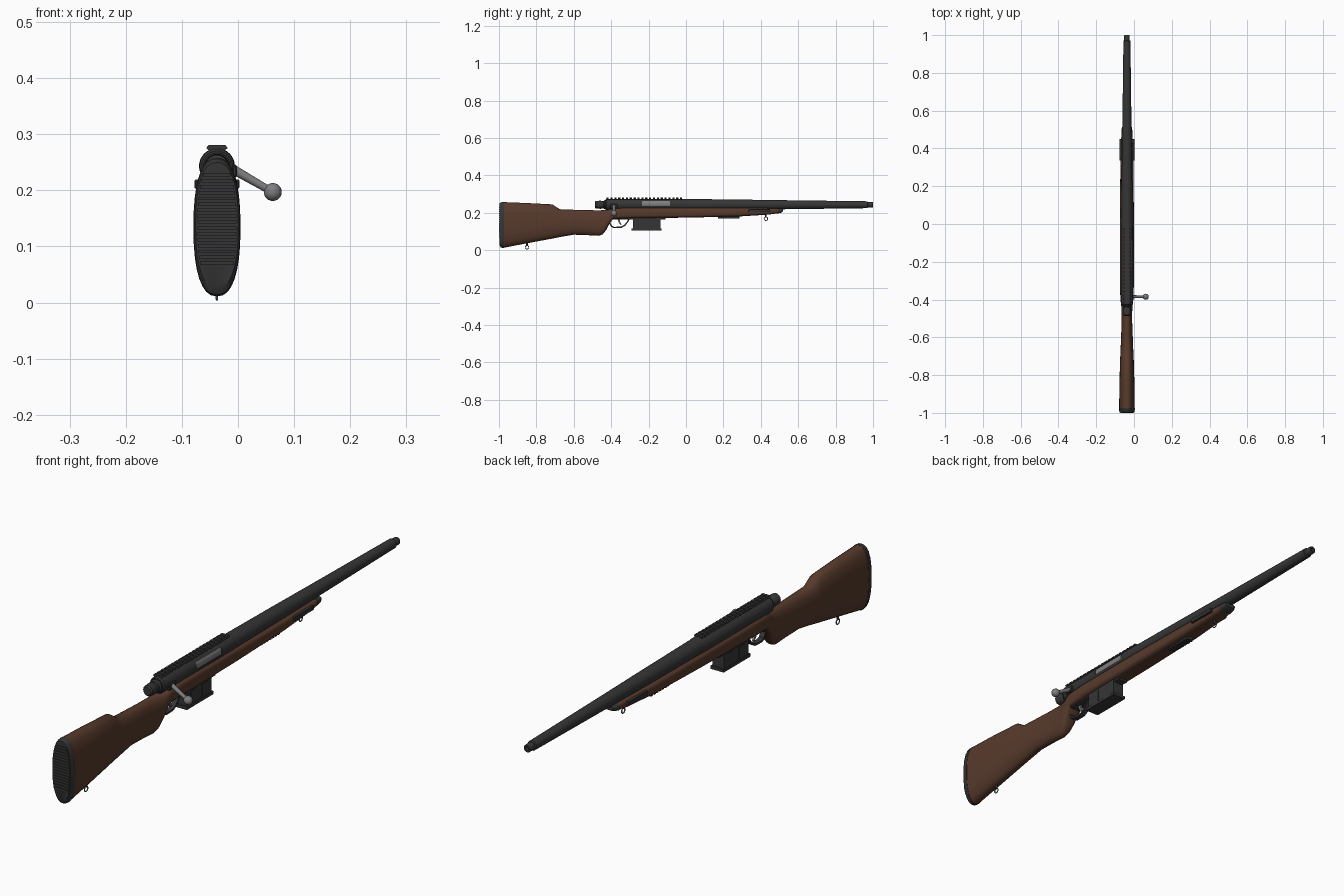
import bpy, bmesh, math
from mathutils import Vector

if "Cube" in bpy.data.objects:
    bpy.data.objects.remove(bpy.data.objects["Cube"])

CX = -0.0375   # centre line of the rifle
BZ = 0.243     # bore height


def material(name, rgb):
    m = bpy.data.materials.new(name)
    m.diffuse_color = (*rgb, 1)
    m.use_nodes = True
    m.node_tree.nodes["Principled BSDF"].inputs["Base Color"].default_value = m.diffuse_color
    return m


BLACK = material("black_metal", (0.036, 0.036, 0.037))
WOOD = material("brown_wood", (0.095, 0.042, 0.025))
STEEL = material("grey_steel", (0.21, 0.21, 0.21))


def finish(name, bm, mat, angle=35):
    bmesh.ops.recalc_face_normals(bm, faces=bm.faces)
    mesh = bpy.data.meshes.new(name)
    bm.to_mesh(mesh)
    bm.free()
    ob = bpy.data.objects.new(name, mesh)
    bpy.context.collection.objects.link(ob)
    mesh.materials.append(mat)
    bpy.ops.object.select_all(action='DESELECT')
    bpy.context.view_layer.objects.active = ob
    ob.select_set(True)
    if angle:
        bpy.ops.object.shade_smooth_by_angle(angle=math.radians(angle))
    return ob


def skin(name, rings, mat, angle=35):
    """Bridge a list of equal-length point rings and cap both ends."""
    bm = bmesh.new()
    vs = [[bm.verts.new(p) for p in r] for r in rings]
    n = len(vs[0])
    for a, b in zip(vs, vs[1:]):
        for i in range(n):
            bm.faces.new((a[i], a[(i + 1) % n], b[(i + 1) % n], b[i]))
    bm.faces.new(vs[0])
    bm.faces.new(vs[-1])
    return finish(name, bm, mat, angle)


def oval(y, zb, zt, w, e, n=32):
    """Superellipse ring at y between heights zb and zt, half width w."""
    pts = []
    for i in range(n):
        c, s = math.cos(math.tau * i / n), math.sin(math.tau * i / n)
        pts.append((CX + w * math.copysign(abs(c) ** (2 / e), c), y,
                    (zb + zt) / 2 + (zt - zb) / 2 * math.copysign(abs(s) ** (2 / e), s)))
    return pts


def turned(name, prof, mat, n=24):
    """Round part along the bore from (y, radius) pairs."""
    return skin(name, [oval(y, BZ - r, BZ + r, r, 2, n) for y, r in prof], mat)


def boxes(name, items, mat, bevel=0):
    """Several boxes in one mesh; each is (x0, x1, y0, y1, z0, z1), x from the centre line."""
    bm = bmesh.new()
    for x0, x1, y0, y1, z0, z1 in items:
        vs = bmesh.ops.create_cube(bm, size=1)["verts"]
        for v in vs:
            v.co = (CX + (x0 + x1) / 2 + v.co.x * (x1 - x0),
                    (y0 + y1) / 2 + v.co.y * (y1 - y0),
                    (z0 + z1) / 2 + v.co.z * (z1 - z0))
    if bevel:
        bmesh.ops.bevel(bm, geom=bm.edges[:], offset=bevel, segments=1, affect='EDGES')
    return finish(name, bm, mat, 0)


def extrude_x(name, outline, w, mat):
    """Side outline of (y, z) points, extruded to half width w."""
    return skin(name, [[(CX + x, y, z) for y, z in outline] for x in (-w, w)], mat, 30)


def rod(name, p, q, r0, r1, mat, n=16):
    p, q = Vector(p), Vector(q)
    rot = (q - p).to_track_quat('Z', 'Y')
    rings = [[c + rot @ Vector((r * math.cos(math.tau * i / n), r * math.sin(math.tau * i / n), 0))
              for i in range(n)] for c, r in ((p, r0), (q, r1))]
    return skin(name, rings, mat)


def ring(name, y, z, R, r, mat, n=20, m=8):
    """Sling loop lying in the side plane."""
    bm = bmesh.new()
    g = [[bm.verts.new((CX + r * math.sin(math.tau * j / m),
                        y + (R + r * math.cos(math.tau * j / m)) * math.cos(math.tau * i / n),
                        z + (R + r * math.cos(math.tau * j / m)) * math.sin(math.tau * i / n)))
          for j in range(m)] for i in range(n)]
    for i in range(n):
        for j in range(m):
            a, b = g[i], g[(i + 1) % n]
            bm.faces.new((a[j], b[j], b[(j + 1) % m], a[(j + 1) % m]))
    return finish(name, bm, mat, 60)


# Wooden stock: butt, wrist, grip and fore-end
stations = [(-0.975, 0.013, 0.257, 0.041, 2.4), (-0.85, 0.037, 0.252, 0.040, 2.4),
            (-0.715, 0.062, 0.245, 0.036, 2.3), (-0.695, 0.066, 0.232, 0.035, 2.3),
            (-0.675, 0.070, 0.219, 0.034, 2.3), (-0.60, 0.083, 0.216, 0.031, 2.3),
            (-0.52, 0.080, 0.214, 0.028, 2.3), (-0.465, 0.077, 0.213, 0.028, 2.4),
            (-0.445, 0.085, 0.214, 0.029, 2.5), (-0.425, 0.110, 0.215, 0.031, 2.7),
            (-0.41, 0.140, 0.219, 0.033, 3), (-0.39, 0.168, 0.225, 0.035, 3.5),
            (-0.30, 0.170, 0.228, 0.037, 3.8), (0.0, 0.174, 0.228, 0.037, 3.8),
            (0.28, 0.180, 0.226, 0.035, 3.5), (0.44, 0.190, 0.225, 0.031, 3.2),
            (0.49, 0.197, 0.224, 0.028, 3)]
skin("stock", [oval(*s) for s in stations], WOOD)
skin("fore_end_cap", [oval(0.488, 0.195, 0.225, 0.029, 3), oval(0.51, 0.201, 0.224, 0.027, 3),
                      oval(0.518, 0.206, 0.222, 0.023, 3)], BLACK)

# Recoil pad with shallow ribs
skin("recoil_pad", [oval(-0.997, 0.026, 0.250, 0.038, 2.4), oval(-0.990, 0.014, 0.256, 0.041, 2.4),
                    oval(-0.974, 0.011, 0.258, 0.042, 2.4)], BLACK)
ribs = []
for i in range(16):
    z = 0.07 + i * 0.0105
    w = 0.035 * (1 - abs((z - 0.138) / 0.112) ** 2.4) ** (1 / 2.4)
    ribs.append((-w, w, -1.0, -0.995, z - 0.003, z + 0.003))
boxes("pad_ribs", ribs, BLACK)

# Barrel with stepped, hollow muzzle
turned("barrel", [(-0.02, 0.031), (0.08, 0.030), (0.3, 0.0275), (0.5, 0.0245), (0.97, 0.0185),
                  (0.972, 0.0145), (0.997, 0.0145), (1.0, 0.013), (1.0, 0.007), (0.96, 0.007)], BLACK)

# Receiver with ejection port cut in its right side
receiver = turned("receiver", [(-0.43, 0.027), (-0.425, 0.031), (-0.01, 0.032), (0.0, 0.031)], BLACK, 32)
cutter = boxes("port_cutter", [(0.010, 0.06, -0.235, -0.085, 0.236, 0.262)], BLACK)
cut = receiver.modifiers.new("port", 'BOOLEAN')
cut.operation, cut.object, cut.solver = 'DIFFERENCE', cutter, 'EXACT'
bpy.ops.object.select_all(action='DESELECT')
bpy.context.view_layer.objects.active = receiver
receiver.select_set(True)
bpy.ops.object.modifier_apply(modifier="port")
bpy.data.objects.remove(cutter)
bpy.ops.object.shade_smooth_by_angle(angle=math.radians(35))
rod("bolt_body", (CX + 0.003, -0.24, BZ + 0.003), (CX + 0.003, -0.08, BZ + 0.003), 0.026, 0.026, STEEL, 24)
turned("bolt_shroud", [(-0.487, 0.015), (-0.482, 0.020), (-0.455, 0.022), (-0.45, 0.019),
                       (-0.44, 0.019), (-0.435, 0.024), (-0.42, 0.024)], BLACK)

# Bolt handle and knob
boxes("handle_root", [(0.012, 0.036, -0.405, -0.365, 0.222, 0.246)], BLACK, 0.003)
rod("bolt_handle", (CX + 0.026, -0.385, 0.239), (0.058, -0.385, 0.199), 0.0085, 0.0065, STEEL)
bm = bmesh.new()
bmesh.ops.create_uvsphere(bm, u_segments=20, v_segments=12, radius=0.016)
bmesh.ops.translate(bm, verts=bm.verts, vec=(0.062, -0.385, 0.197))
finish("bolt_knob", bm, STEEL, 60)

# Optics rail: base bar and repeated hexagonal teeth
boxes("rail_base", [(-0.013, 0.013, -0.425, -0.02, 0.262, 0.2745)], BLACK)
tooth = [(-0.013, 0.270), (-0.019, 0.2755), (-0.015, 0.281), (0.015, 0.281), (0.019, 0.2755), (0.013, 0.270)]
for i in range(20):
    y = -0.425 + i * 0.0207
    skin("rail_tooth", [[(CX + x, yy, z) for x, z in tooth] for yy in (y, y + 0.0115)], BLACK, 0)

# Magazine with ribs and floor lip
boxes("magazine", [(-0.024, 0.024, -0.283, -0.137, 0.108, 0.185),
                   (-0.0255, 0.0255, -0.262, -0.225, 0.118, 0.165),
                   (-0.0255, 0.0255, -0.195, -0.158, 0.118, 0.165),
                   (-0.028, 0.028, -0.291, -0.131, 0.105, 0.116)], BLACK)
boxes("bottom_plate", [(-0.020, 0.020, -0.40, -0.11, 0.165, 0.176)], BLACK)

# Trigger guard as a thin band, with curved trigger inside
outer = [(-0.408, 0.172), (-0.412, 0.145), (-0.400, 0.124), (-0.385, 0.118), (-0.345, 0.119),
         (-0.325, 0.130), (-0.308, 0.152), (-0.297, 0.172)]
inner = [(-0.306, 0.172), (-0.315, 0.154), (-0.330, 0.136), (-0.347, 0.126), (-0.383, 0.125),
         (-0.395, 0.130), (-0.405, 0.147), (-0.401, 0.172)]
extrude_x("trigger_guard", outer + inner, 0.010, BLACK)
extrude_x("trigger", [(-0.368, 0.172), (-0.361, 0.150), (-0.350, 0.134), (-0.345, 0.135),
                      (-0.352, 0.152), (-0.353, 0.172)], 0.004, STEEL)

# Accessory strips on the fore-end sides and underside
for s in (-1, 1):
    a, b = sorted((s * 0.024, s * 0.040))
    boxes("side_strip", [(a, b, 0.335, 0.45, 0.203, 0.219)], BLACK, 0.002)
boxes("under_strip", [(-0.012, 0.012, 0.17, 0.285, 0.170, 0.186)]
      + [(-0.015, 0.015, 0.172 + i * 0.0165, 0.182 + i * 0.0165, 0.169, 0.174) for i in range(7)], BLACK)

# Sling loops and their studs
for label, y, top in (("rear", -0.85, 0.042), ("front", 0.427, 0.195)):
    rod(label + "_stud", (CX, y, top), (CX, y, top - 0.02), 0.005, 0.004, BLACK, 12)
    ring(label + "_sling_loop", y, top - 0.027, 0.0095, 0.0022, STEEL)
